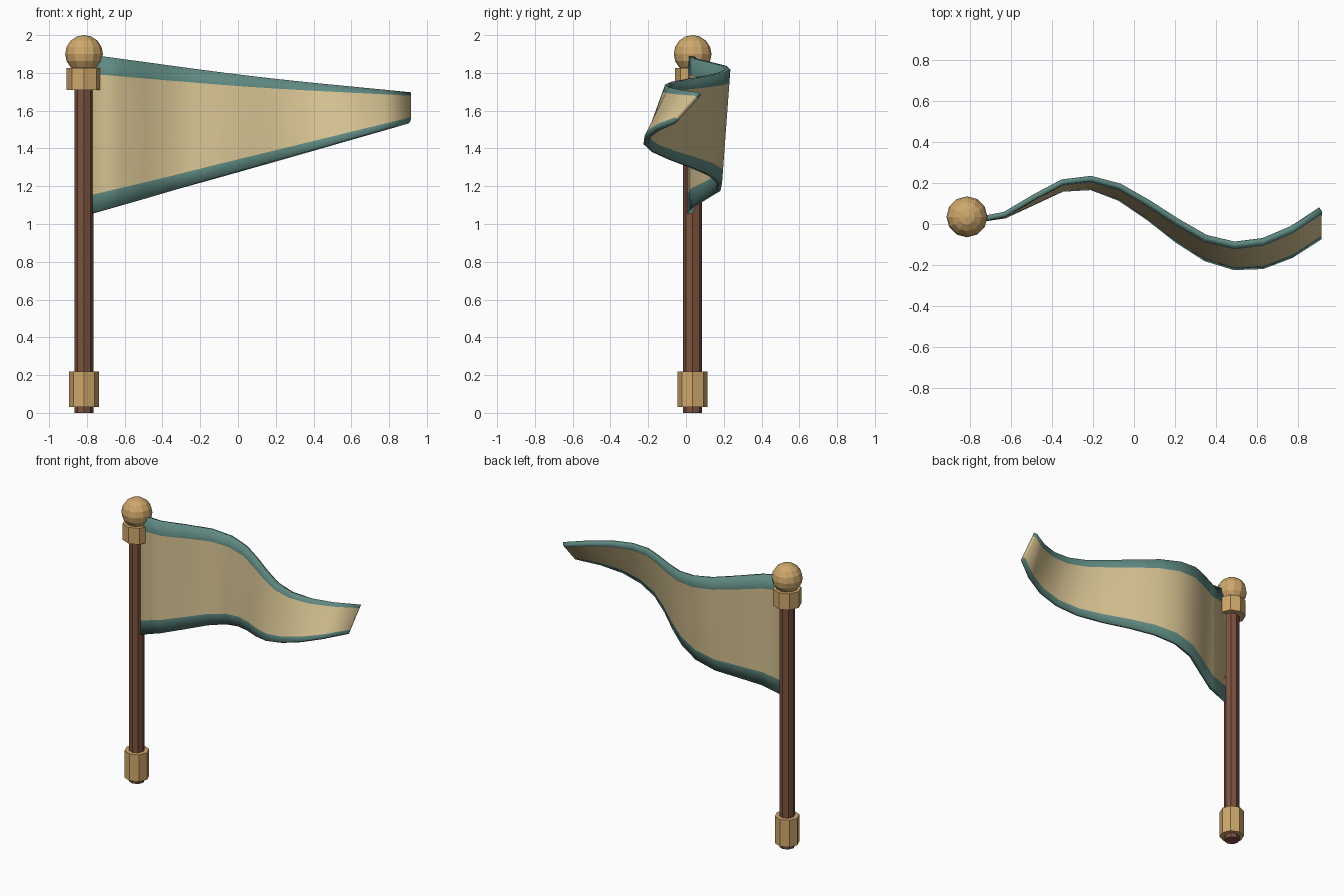
import bpy, bmesh, math

cube = bpy.data.objects.get("Cube")
if cube:
    bpy.data.objects.remove(cube, do_unlink=True)


def material(name, rgb):
    m = bpy.data.materials.new(name)
    m.use_nodes = True
    m.diffuse_color = (*rgb, 1)
    m.node_tree.nodes["Principled BSDF"].inputs["Base Color"].default_value = (*rgb, 1)
    return m


gold = material("gold", (0.62, 0.39, 0.15))
wood = material("brown wood", (0.20, 0.085, 0.05))
cream = material("cream cloth", (0.66, 0.53, 0.28))
teal = material("teal trim", (0.115, 0.25, 0.22))

POLE_X, POLE_Y = -0.815, 0.035


def post(name, radius, z0, z1, mat, sides):
    bpy.ops.mesh.primitive_cylinder_add(vertices=sides, radius=radius, depth=z1 - z0,
                                        location=(POLE_X, POLE_Y, (z0 + z1) / 2))
    bpy.context.object.name = name
    bpy.context.object.data.materials.append(mat)


# Pole with its two collars and the ball on top
post("pole", 0.05, 0, 1.85, wood, 8)
post("lower_collar", 0.08, 0.03, 0.22, gold, 8)
post("upper_collar", 0.092, 1.71, 1.825, gold, 8)
bpy.ops.mesh.primitive_uv_sphere_add(segments=12, ring_count=8, radius=0.1,
                                     location=(POLE_X, POLE_Y, 1.9))
bpy.context.object.name = "ball_finial"
bpy.context.object.data.materials.append(gold)

# Pennant: wavy top and bottom edges joined by rows, with trim on the outer rows
top_wave = [.02, .047, .13, .205, .222, .185, .105, .015, -.065, -.098, -.08, -.02, .072]
bottom_wave = [.02, .04, .105, .17, .178, .125, .03, -.08, -.17, -.213, -.208, -.155, -.065]
rows = [0, 0.12, 0.88, 1]
last = len(top_wave) - 1

bm = bmesh.new()
grid = []
for i, (yt, yb) in enumerate(zip(top_wave, bottom_wave)):
    t = i / last
    zt = 1.895 - 0.205 * t - 0.01 * math.sin(math.pi * t)
    zb = 1.055 + 0.485 * t
    grid.append([bm.verts.new((-0.77 + 1.68 * t, yb + (yt - yb) * r, zb + (zt - zb) * r))
                 for r in rows])
for a, b in zip(grid, grid[1:]):
    for j in range(len(rows) - 1):
        f = bm.faces.new((a[j], b[j], b[j + 1], a[j + 1]))
        f.material_index = 0 if j == 1 else 1
        f.smooth = True
mesh = bpy.data.meshes.new("pennant")
bm.to_mesh(mesh)
bm.free()
pennant = bpy.data.objects.new("pennant", mesh)
bpy.context.collection.objects.link(pennant)
mesh.materials.append(cream)
mesh.materials.append(teal)
thick = pennant.modifiers.new("cloth thickness", "SOLIDIFY")
thick.thickness = 0.026
thick.offset = 0
